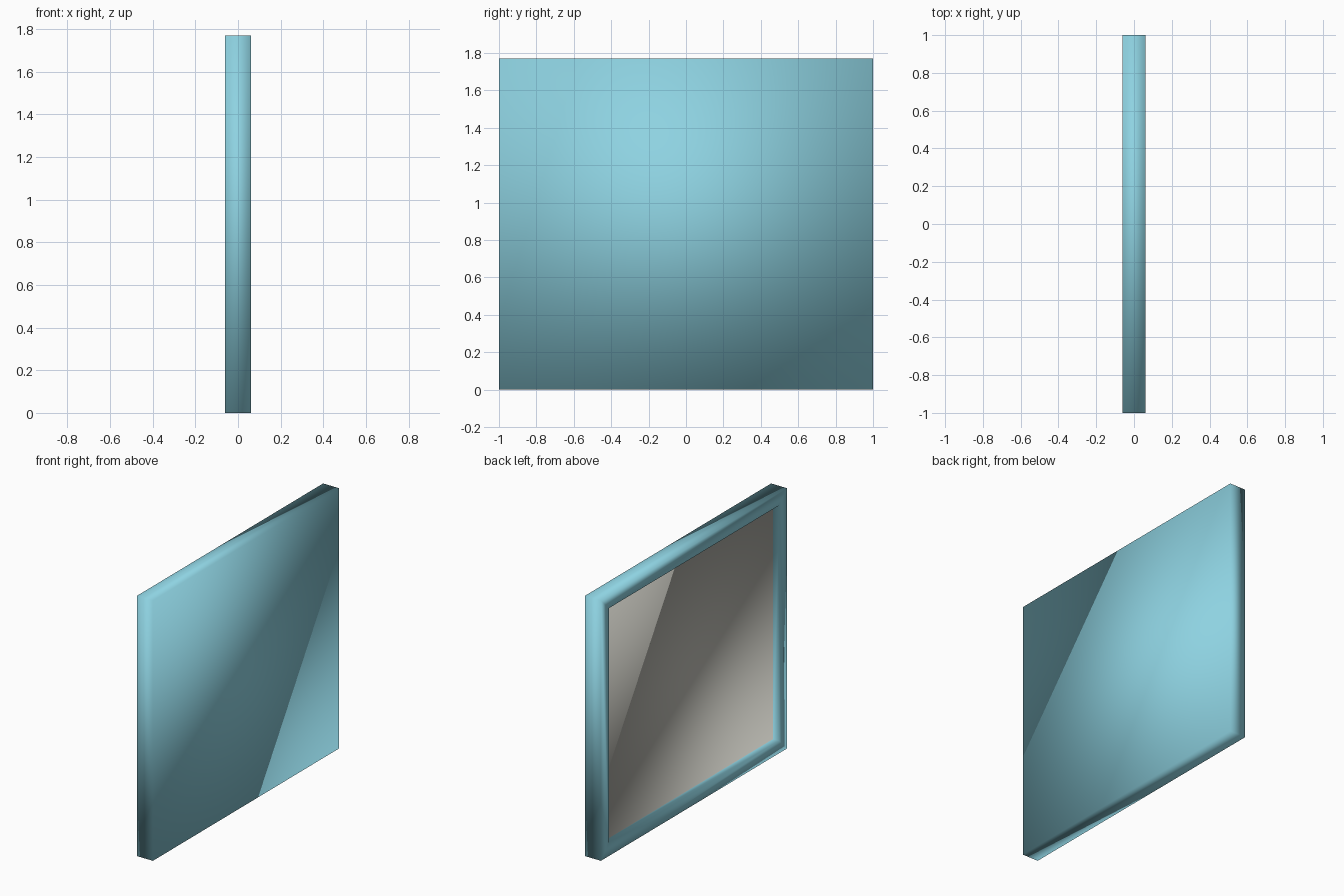
import bpy, bmesh
from mathutils import Matrix

if "Cube" in bpy.data.objects:
    bpy.data.objects.remove(bpy.data.objects["Cube"])

W, H, T = 2.0, 1.77, 0.12        # width (y), height (z), thickness (x)
BORDER, DEPTH = 0.12, 0.045      # rim width and recess depth


def material(name, rgb):
    m = bpy.data.materials.new(name)
    m.diffuse_color = (*rgb, 1.0)
    m.use_nodes = True
    m.node_tree.nodes["Principled BSDF"].inputs["Base Color"].default_value = m.diffuse_color
    return m


# Slab standing on the ground
bm = bmesh.new()
bmesh.ops.create_cube(bm, size=1.0, matrix=Matrix.Translation((0, 0, H / 2)) @ Matrix.Diagonal((T, W, H, 1)))
bm.normal_update()

# Raised rim and recessed panel on the -x side
panel = next(f for f in bm.faces if f.normal.x < -0.9)
bmesh.ops.inset_region(bm, faces=[panel], thickness=BORDER)
walls = bmesh.ops.extrude_discrete_faces(bm, faces=[panel])
panel = walls["faces"][0]
bmesh.ops.translate(bm, verts=panel.verts, vec=(DEPTH, 0, 0))
bmesh.ops.recalc_face_normals(bm, faces=bm.faces)

# Grey panel, blue elsewhere, soft shading throughout
for f in bm.faces:
    f.smooth = True
    f.material_index = 0
panel.material_index = 1

mesh = bpy.data.meshes.new("framed_panel")
bm.to_mesh(mesh)
bm.free()
mesh.materials.append(material("light blue", (0.27, 0.645, 0.753)))
mesh.materials.append(material("warm grey", (0.515, 0.509, 0.462)))
obj = bpy.data.objects.new("framed_panel", mesh)
bpy.context.collection.objects.link(obj)
